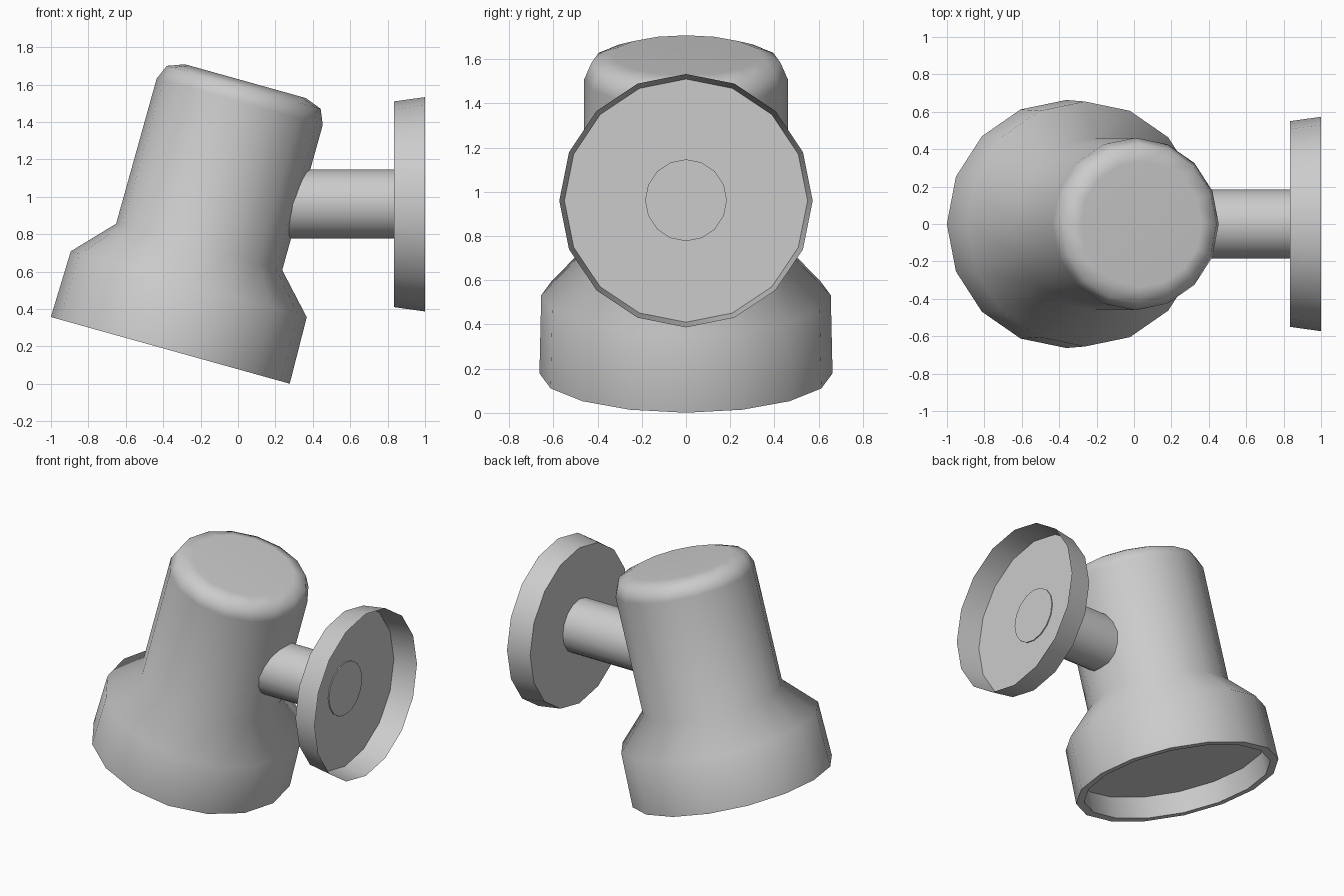
import bpy, bmesh, math
from mathutils import Matrix

SIDES = 16

cube = bpy.data.objects.get("Cube")
if cube:
    bpy.data.objects.remove(cube, do_unlink=True)

# One painted-metal grey for the whole lamp
grey = bpy.data.materials.new("light grey metal")
grey.use_nodes = True
colour = (0.6, 0.6, 0.6, 1.0)
grey.diffuse_color = colour
grey.node_tree.nodes["Principled BSDF"].inputs["Base Color"].default_value = colour


def lathe(name, profile, location, tilt, cap_end=True):
    """Revolve (radius, height) points about local z, then tilt about y."""
    bm = bmesh.new()
    rings = []
    for radius, height in profile:
        angles = [math.tau * i / SIDES for i in range(SIDES)]
        rings.append([bm.verts.new((radius * math.cos(a), radius * math.sin(a), height))
                      for a in angles])
    for low, high in zip(rings, rings[1:]):
        for i in range(SIDES):
            j = (i + 1) % SIDES
            bm.faces.new((low[i], low[j], high[j], high[i]))
    bm.faces.new(rings[0][::-1])
    if cap_end:
        bm.faces.new(rings[-1])
    bmesh.ops.recalc_face_normals(bm, faces=bm.faces[:])
    mesh = bpy.data.meshes.new(name)
    bm.to_mesh(mesh)
    bm.free()
    mesh.materials.append(grey)
    obj = bpy.data.objects.new(name, mesh)
    bpy.context.collection.objects.link(obj)
    obj.matrix_world = Matrix.Translation(location) @ Matrix.Rotation(tilt, 4, "Y")

    # Smooth sides, crisp rims, flat caps
    bpy.ops.object.select_all(action="DESELECT")
    obj.select_set(True)
    bpy.context.view_layer.objects.active = obj
    bpy.ops.object.shade_smooth_by_angle(angle=math.radians(55))
    weighted = obj.modifiers.new("Weighted normals", "WEIGHTED_NORMAL")
    weighted.keep_sharp = True


# Tilted lamp housing: recessed face, rim, flared skirt, barrel, rounded cap
lathe("lamp_housing",
      [(0.61, 0.145), (0.61, 0.0), (0.663, 0.0), (0.655, 0.367), (0.461, 0.574),
       (0.461, 1.38), (0.427, 1.46), (0.336, 1.494)],
      (-0.362, 0, 0.179), math.radians(15.6))

# Horizontal arm from the barrel through the wall plate
lathe("mounting_arm", [(0.185, 0.10), (0.185, 0.842)],
      (0, 0, 0.962), math.radians(90))

# Shallow sheet-metal dish, open toward the wall
lathe("wall_plate", [(0.55, 0.835), (0.573, 1.0)],
      (0, 0, 0.96), math.radians(90), cap_end=False)
